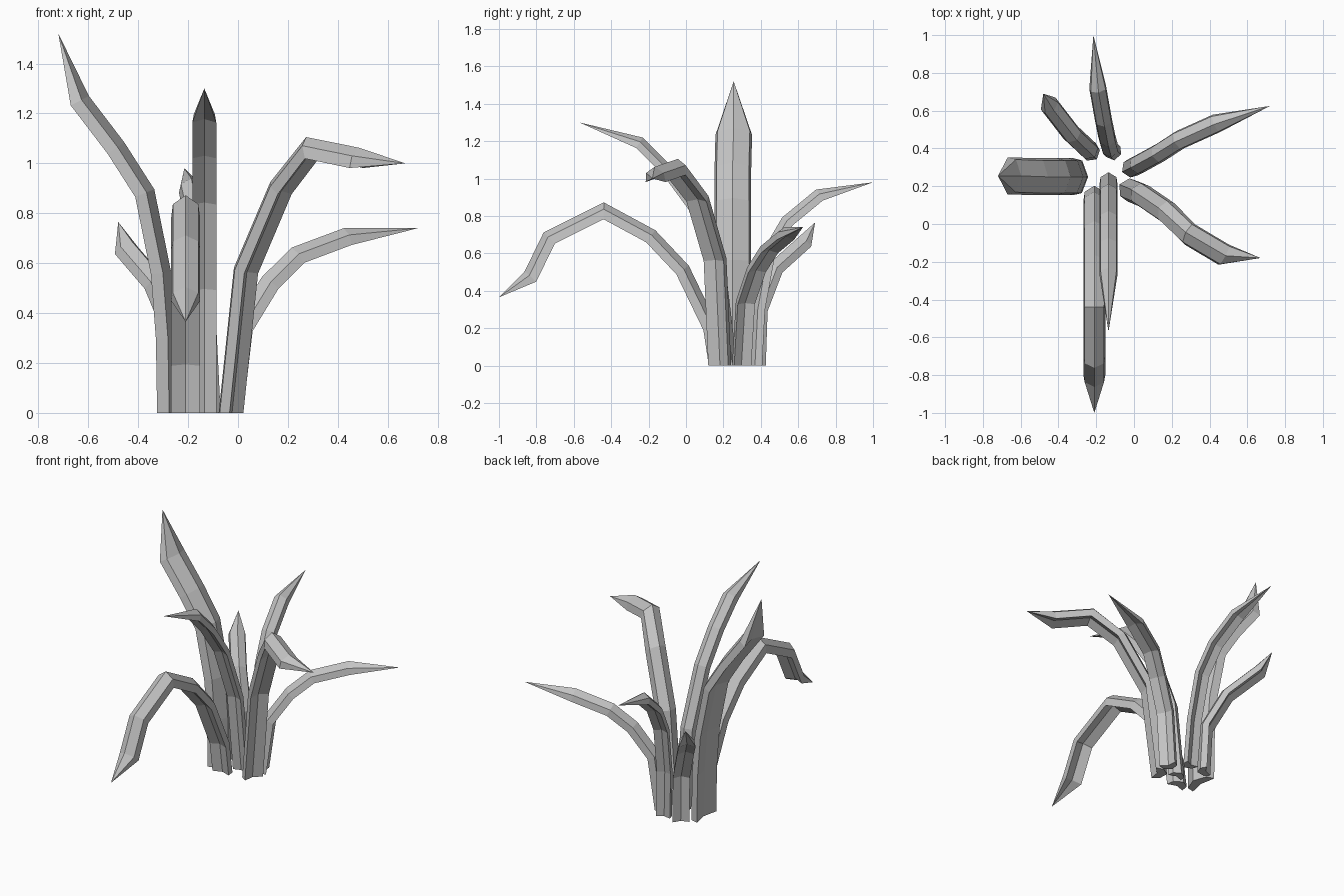
import bpy, bmesh
from mathutils import Vector

cube = bpy.data.objects.get("Cube")
if cube:
    bpy.data.objects.remove(cube, do_unlink=True)

grey = bpy.data.materials.new("plain_grey")
grey.use_nodes = True
grey.diffuse_color = (0.55, 0.55, 0.55, 1)
grey.node_tree.nodes["Principled BSDF"].inputs["Base Color"].default_value = (0.55, 0.55, 0.55, 1)

UP = Vector((0, 0, 1))
# Leaf section: raised midrib, flared side walls, grooved underside
SECTION = [(0, 0.042), (0.88, 0.01), (1, -0.038), (0, -0.018), (-1, -0.038), (-0.88, 0.01)]


def leaf(name, half_width, path, thick=1.0):
    """Loft the section along the path and close it to a point at the tip."""
    pts = [Vector(p) for p in path]
    heading = pts[-1] - pts[0]
    heading.z = 0
    side = UP.cross(heading.normalized())
    bm = bmesh.new()
    rings = []
    for i, p in enumerate(pts[:-1]):
        ahead = (pts[i + 1] - p).normalized()
        back = (p - pts[i - 1]).normalized() if i else UP
        tangent = (ahead + back).normalized() if i else UP
        normal = tangent.cross(side).normalized()
        stretch = thick / max(0.75, tangent.dot(ahead))
        rings.append([bm.verts.new(p + side * (s * half_width) + normal * (n * stretch))
                      for s, n in SECTION])
    count = len(SECTION)
    for a, b in zip(rings, rings[1:]):
        for k in range(count):
            j = (k + 1) % count
            bm.faces.new((a[k], a[j], b[j], b[k]))
    # Pointed tip and flat base
    tip = bm.verts.new(pts[-1])
    for k in range(count):
        bm.faces.new((rings[-1][k], rings[-1][(k + 1) % count], tip))
    bm.faces.new(rings[0][::-1])
    bmesh.ops.recalc_face_normals(bm, faces=bm.faces)
    mesh = bpy.data.meshes.new(name)
    bm.to_mesh(mesh)
    bm.free()
    mesh.materials.append(grey)
    bpy.context.collection.objects.link(bpy.data.objects.new(name, mesh))


# Drooping front leaf
leaf("front_leaf", 0.058, [
    (-.21, .16, 0), (-.21, .13, .2), (-.21, -.02, .51), (-.21, -.19, .69),
    (-.21, -.44, .825), (-.21, -.73, .68), (-.21, -.83, .475), (-.21, -1, .365)])

# Tall leaf arching to the front
leaf("tall_front_leaf", 0.048, [
    (-.135, .24, 0), (-.135, .18, .5), (-.135, .04, .85), (-.135, -.1, 1.04),
    (-.135, -.25, 1.19), (-.135, -.57, 1.3)], 0.8)

# Bent leaf on the left front
leaf("left_front_leaf", 0.06, [
    (-.04, .19, 0), (.02, .165, .57), (.16, .07, .9), (.285, -.05, 1.06),
    (.48, -.165, 1.02), (.67, -.18, 1)])

# Low spreading leaf on the left back
leaf("left_back_leaf", 0.05, [
    (-.03, .29, 0), (.01, .31, .34), (.12, .37, .52), (.23, .44, .63),
    (.43, .53, .705), (.72, .625, .74)], 0.85)

# Back leaf
leaf("back_leaf", 0.045, [
    (-.11, .37, 0), (-.125, .385, .3), (-.14, .44, .6), (-.16, .54, .77),
    (-.19, .71, .91), (-.215, 1, .98)], 0.8)

# Short leaf on the right back
leaf("right_back_leaf", 0.05, [
    (-.22, .37, 0), (-.23, .38, .3), (-.32, .465, .52), (-.44, .62, .66),
    (-.48, .69, .765)], 0.85)

# Broad upright leaf on the right
leaf("right_leaf", 0.098, [
    (-.285, .25, 0), (-.29, .25, .3), (-.31, .25, .56), (-.375, .25, .88),
    (-.49, .25, 1.06), (-.635, .255, 1.25), (-.72, .255, 1.52)])
